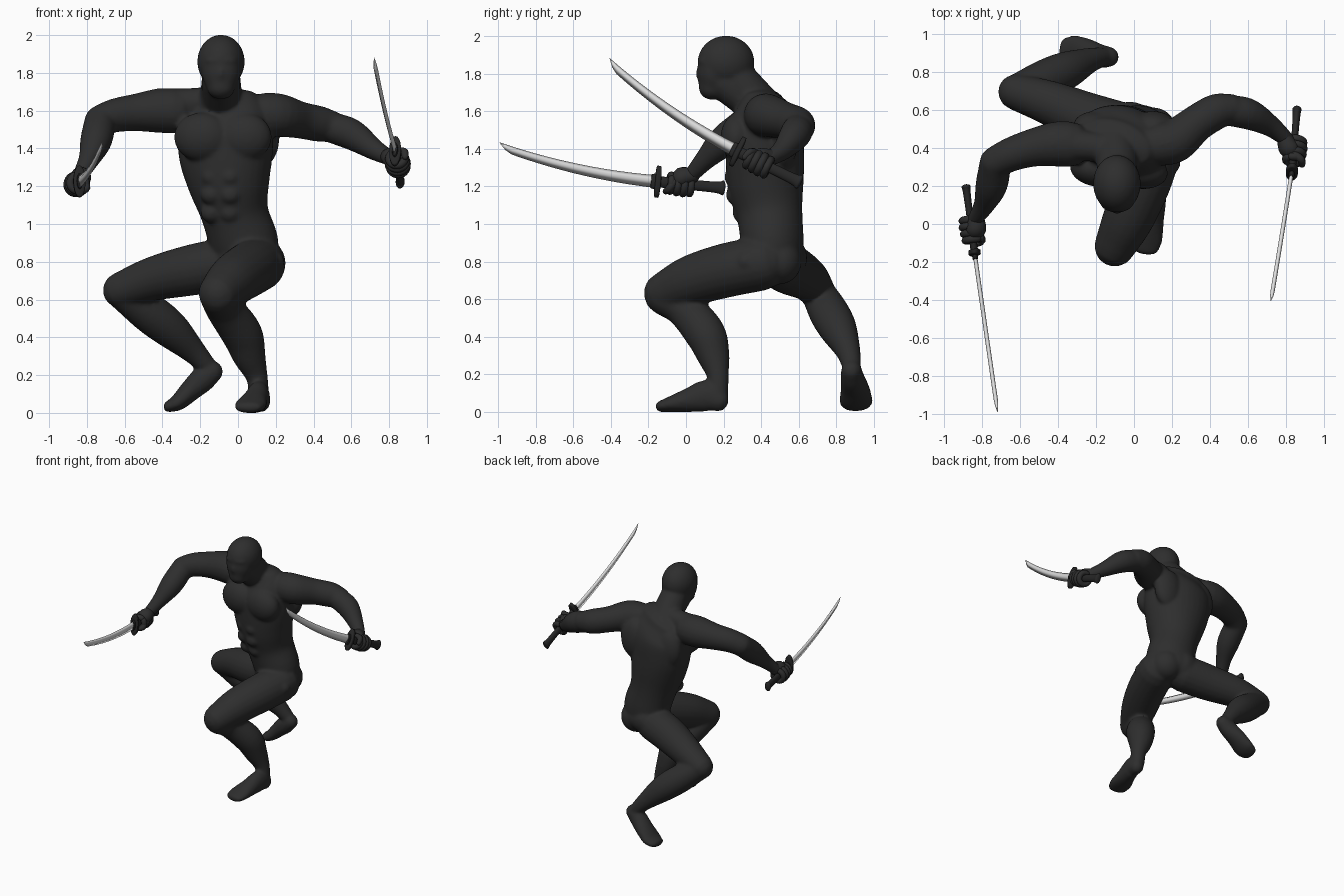
import bpy, bmesh, math
from mathutils import Vector, Matrix

if "Cube" in bpy.data.objects:
    bpy.data.objects.remove(bpy.data.objects["Cube"])


def material(name, v):
    m = bpy.data.materials.new(name)
    m.diffuse_color = (v, v, v, 1)
    m.use_nodes = True
    m.node_tree.nodes["Principled BSDF"].inputs["Base Color"].default_value = m.diffuse_color
    return m


SUIT = material("charcoal suit", 0.027)
GRIP = material("black grip", 0.02)
STEEL = material("grey steel", 0.75)


def finish(bm, name, mat, smooth=True):
    bmesh.ops.recalc_face_normals(bm, faces=bm.faces)
    for f in bm.faces:
        f.smooth = smooth
    me = bpy.data.meshes.new(name)
    bm.to_mesh(me)
    bm.free()
    me.materials.append(mat)
    ob = bpy.data.objects.new(name, me)
    bpy.context.collection.objects.link(ob)
    return ob


def skin(bm, rings):
    """Bridge a list of vertex rings and close both ends."""
    n = len(rings[0])
    for r, s in zip(rings, rings[1:]):
        for i in range(n):
            bm.faces.new((r[i], r[(i + 1) % n], s[(i + 1) % n], s[i]))
    bm.faces.new(rings[0])
    bm.faces.new(rings[-1][::-1])


def tube(bm, pts, up=(0, 0, 1), cap=1.0, seg=20, sub=4):
    """Smooth tube through (x, y, z, side radius[, up radius]) with rounded ends."""
    P = [Vector((*p, p[3])[:5]) for p in pts]
    P = [P[0] * 2 - P[1]] + P + [P[-1] * 2 - P[-2]]
    path = []
    for i in range(1, len(P) - 2):
        a, b, c, d = P[i - 1:i + 3]
        for k in range(sub):
            t = k / sub
            path.append(0.5 * (2 * b + (c - a) * t + (2 * a - 5 * b + 4 * c - d) * t * t
                               + (3 * b - a - 3 * c + d) * t ** 3))
    path.append(P[-2])
    loc = [Vector(p[:3]) for p in path]
    rows = []
    for i, p in enumerate(path):
        t = (loc[min(i + 1, len(loc) - 1)] - loc[max(i - 1, 0)]).normalized()
        rows.append((loc[i], t, p[3], p[4]))

    def ends(row, sign):
        c, t, a, b = row
        return [(c + t * sign * cap * min(a, b) * math.sin(q), t, a * math.cos(q), b * math.cos(q))
                for q in (0.45, 0.9, 1.25, 1.5)]
    rows = ends(rows[0], -1)[::-1] + rows + ends(rows[-1], 1)
    rings = []
    for c, t, a, b in rows:
        side = t.cross(Vector(up)).normalized()
        u = side.cross(t)
        rings.append([bm.verts.new(c + side * a * math.cos(w) + u * b * math.sin(w))
                      for w in (2 * math.pi * k / seg for k in range(seg))])
    skin(bm, rings)


def blob(bm, c, r, yaw=0.0):
    """Ellipsoid."""
    m = Matrix.Translation(c) @ Matrix.Rotation(math.radians(yaw), 4, 'Z') @ Matrix.Diagonal((*r, 1))
    bmesh.ops.create_uvsphere(bm, u_segments=24, v_segments=16, radius=1, matrix=m)


# ---------------- body ----------------
bm = bmesh.new()
face = Vector((-0.26, -0.97, 0))      # direction the chest faces

# torso, hips, neck
tube(bm, [(.04, .47, .79, .17, .145), (.03, .46, .9, .185, .165), (-.015, .445, 1.05, .178, .175),
          (-.045, .425, 1.2, .215, .2), (-.063, .42, 1.35, .25, .205), (-.072, .42, 1.5, .255, .195),
          (-.1, .42, 1.6, .23, .14)], up=face, cap=.7, seg=32)
blob(bm, (.04, .46, .82), (.195, .165, .13), -30)
for c in ((.1, .5, .8), (-.02, .53, .82)):
    blob(bm, c, (.12, .115, .12))
blob(bm, (.19, .32, .8), (.055, .055, .055))
tube(bm, [(-.1, .41, 1.6, .12), (-.09, .33, 1.7, .11), (-.09, .25, 1.8, .1)], up=(0, 1, 0))
tube(bm, [(-.12, .4, 1.65, .08), (-.25, .41, 1.64, .08), (-.36, .42, 1.62, .1)])
tube(bm, [(-.06, .4, 1.65, .08), (.05, .42, 1.61, .08), (.15, .43, 1.59, .1)])

# chest and stomach muscles
for x, y in ((-.19, .29), (.03, .28)):
    blob(bm, (x, y, 1.46), (.15, .095, .13), -8)
side = Vector((.97, -.26, 0))
for z, cy in ((1.25, .272), (1.155, .28), (1.06, .315)):
    for s in (-.05, .05):
        blob(bm, Vector((-.09, cy, z)) + side * s, (.06, .055, .055))
for s in (-.2, .1):                   # shoulder blades
    blob(bm, (s, .52, 1.45), (.12, .075, .16))

# head: skull, jaw, brow, nose
blob(bm, (-.09, .213, 1.86), (.126, .152, .142))
tube(bm, [(-.09, .16, 1.86, .108, .095), (-.09, .15, 1.78, .1, .092), (-.09, .135, 1.72, .075, .07)],
     up=(0, 1, 0), cap=.85)
blob(bm, (-.09, .1, 1.865), (.085, .04, .025))
blob(bm, (-.09, .07, 1.8), (.016, .018, .04))
tube(bm, [(-.09, .2, 1.76, .1), (-.09, .32, 1.67, .1)])

# arms
tube(bm, [(-.34, .42, 1.6, .12), (-.42, .42, 1.6, .118), (-.54, .4, 1.59, .1), (-.65, .365, 1.575, .09),
          (-.73, .325, 1.545, .084)])
tube(bm, [(-.73, .32, 1.54, .084), (-.752, .2, 1.44, .084), (-.79, .1, 1.34, .056), (-.84, .02, 1.25, .04)])
tube(bm, [(.14, .42, 1.58, .115), (.22, .44, 1.575, .115), (.33, .53, 1.55, .098), (.43, .59, 1.53, .095),
          (.5, .605, 1.515, .083)])
tube(bm, [(.48, .6, 1.515, .08), (.6, .58, 1.475, .083), (.72, .515, 1.395, .057), (.81, .44, 1.345, .04)])

# front leg
tube(bm, [(.11, .4, .79, .145), (.05, .22, .755, .145), (-.03, .03, .7, .135), (-.1, -.115, .635, .11)])
tube(bm, [(-.1, -.12, .62, .102), (-.07, -.01, .55, .1), (.02, .1, .42, .108), (.06, .145, .3, .088),
          (.1, .17, .19, .058), (.11, .17, .1, .055)], up=(0, 1, 0))
tube(bm, [(.12, .175, .06, .052, .06), (.11, .11, .085, .058, .085), (.09, .02, .064, .068, .066),
          (.068, -.07, .043, .085, .045), (.055, -.13, .03, .075, .031)])

# back leg
tube(bm, [(-.06, .5, .79, .14), (-.25, .56, .755, .135), (-.45, .64, .71, .117), (-.62, .695, .65, .096)])
tube(bm, [(-.615, .7, .64, .09), (-.47, .76, .53, .106), (-.355, .81, .44, .1), (-.24, .86, .33, .068),
          (-.17, .88, .255, .052)], up=(0, 1, 0))
tube(bm, [(-.135, .88, .22, .055, .058), (-.185, .885, .18, .064, .068), (-.25, .9, .12, .078, .058),
          (-.315, .905, .058, .09, .045), (-.365, .91, .034, .075, .031)], up=(-.6, 0, .7))

body = finish(bm, "body", SUIT)
rm = body.modifiers.new("blend", 'REMESH')
rm.mode = 'VOXEL'
rm.voxel_size = 0.011
rm.use_smooth_shade = True
sm = body.modifiers.new("soften", 'SMOOTH')
sm.factor = 0.5
sm.iterations = 8


# ---------------- swords and hands ----------------
def sword(name, guard, pommel, tip, hand, wrist):
    guard, pommel, tip, hand, wrist = map(Vector, (guard, pommel, tip, hand, wrist))
    u = (guard - pommel).normalized()
    v = (Vector((0, 0, 1)) - u * u.z).normalized()
    n = u.cross(v)

    # curved blade with a diamond section and slanted tip
    bm = bmesh.new()
    rings = []
    ctrl = (guard + tip) / 2 - v * 0.055
    N = 24
    for i in range(N + 1):
        t = i / N
        c = guard * (1 - t) ** 2 + ctrl * 2 * t * (1 - t) + tip * t * t
        w = 0.034 - 0.014 * t
        k = min(1, (1 - t) / 0.06 + 0.03)
        rings.append([bm.verts.new(c + v * w * f + n * h * k)
                      for f, h in ((1, 0), (1 - .7 * k, .011), (1 - 2 * k, 0), (1 - .7 * k, -.011))])
    skin(bm, rings)
    finish(bm, name + "_blade", STEEL, True)

    # grip with flared end, and guard
    bm = bmesh.new()
    L = pommel - guard
    tube(bm, [(*(guard + L * f), a, b) for f, a, b in
              ((0, .02, .03), (.5, .018, .028), (.85, .02, .03), (.95, .024, .04))], up=v, cap=.5)
    tube(bm, [(*(guard - u * .01), .032, .085), (*(guard + u * .01), .032, .085)], up=v, cap=.2)
    tube(bm, [(*(guard + u * .015), .016, .042), (*(guard + u * .035), .014, .038)], up=v, cap=.2)
    finish(bm, name + "_grip", GRIP)

    # fist: palm, four fingers wrapped round the grip, thumb
    bm = bmesh.new()
    out = (wrist - hand)
    out = (out - u * out.dot(u)).normalized()
    o2 = u.cross(out)
    tube(bm, [(*(wrist + out * .01), .042), (*(hand + out * .045), .055, .05), (*(hand + out * .02), .05)], up=u)
    for i in range(4):
        c = hand + u * (i - 1.5) * .035
        r = .049 - .004 * abs(i - 1.2)
        tube(bm, [(*(c + (out * math.cos(a) + o2 * math.sin(a)) * r), .021)
                  for a in (math.radians(d) for d in range(0, 331, 30))], up=u, seg=10, sub=2)
    tube(bm, [(*(hand + out * .05 + u * .02), .024), (*(hand + o2 * -.05 + u * .06), .021),
              (*(hand - out * .035 - o2 * .03 + u * .075), .017)], up=u, seg=10)
    finish(bm, name + "_hand", SUIT)


sword("right", (-.84, -.15, 1.225), (-.887, .215, 1.19), (-.718, -.995, 1.415), (-.853, -.03, 1.212), (-.835, .03, 1.25))
sword("left", (.832, .275, 1.385), (.86, .62, 1.215), (.72, -.415, 1.865), (.845, .385, 1.325), (.8, .445, 1.35))
